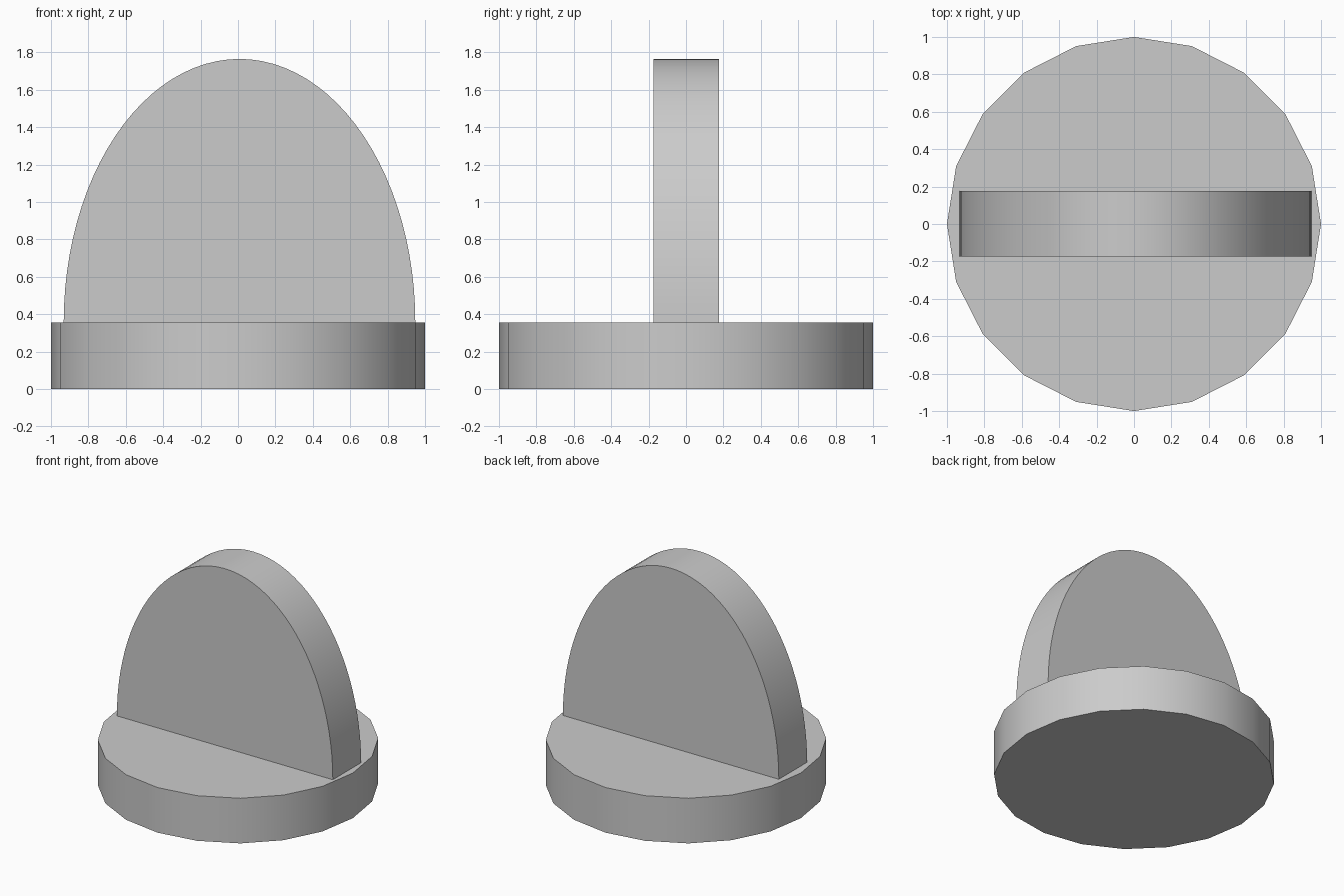
import bpy, bmesh, math

cube = bpy.data.objects.get("Cube")
if cube:
    bpy.data.objects.remove(cube, do_unlink=True)

# Single plain grey
grey = bpy.data.materials.new("plain grey")
grey.use_nodes = True
colour = (0.6, 0.6, 0.6, 1)
grey.diffuse_color = colour
grey.node_tree.nodes["Principled BSDF"].inputs["Base Color"].default_value = colour

BASE_HEIGHT = 0.355


def prism(name, outline, offset):
    """Extrude a closed outline along an offset vector."""
    bm = bmesh.new()
    face = bm.faces.new([bm.verts.new(p) for p in outline])
    side = bmesh.ops.extrude_face_region(bm, geom=[face], use_keep_orig=True)
    moved = [g for g in side["geom"] if isinstance(g, bmesh.types.BMVert)]
    bmesh.ops.translate(bm, verts=moved, vec=offset)
    bmesh.ops.recalc_face_normals(bm, faces=bm.faces)
    mesh = bpy.data.meshes.new(name)
    bm.to_mesh(mesh)
    bm.free()
    mesh.materials.append(grey)
    obj = bpy.data.objects.new(name, mesh)
    bpy.context.collection.objects.link(obj)
    bpy.ops.object.select_all(action="DESELECT")
    obj.select_set(True)
    bpy.context.view_layer.objects.active = obj
    bpy.ops.object.shade_smooth_by_angle(angle=math.radians(30))
    return obj


# Twenty-sided round base
sides = 20
angles = [math.tau * i / sides for i in range(sides)]
prism("round_base", [(math.cos(a), math.sin(a), 0) for a in angles],
      (0, 0, BASE_HEIGHT))

# Upright half-ellipse plate standing across the base
steps = 48
angles = [math.pi * i / steps for i in range(steps + 1)]
prism("upright_plate",
      [(0.008 + 0.94 * math.cos(a), -0.175, BASE_HEIGHT + 1.41 * math.sin(a))
       for a in angles],
      (0, 0.352, 0))
